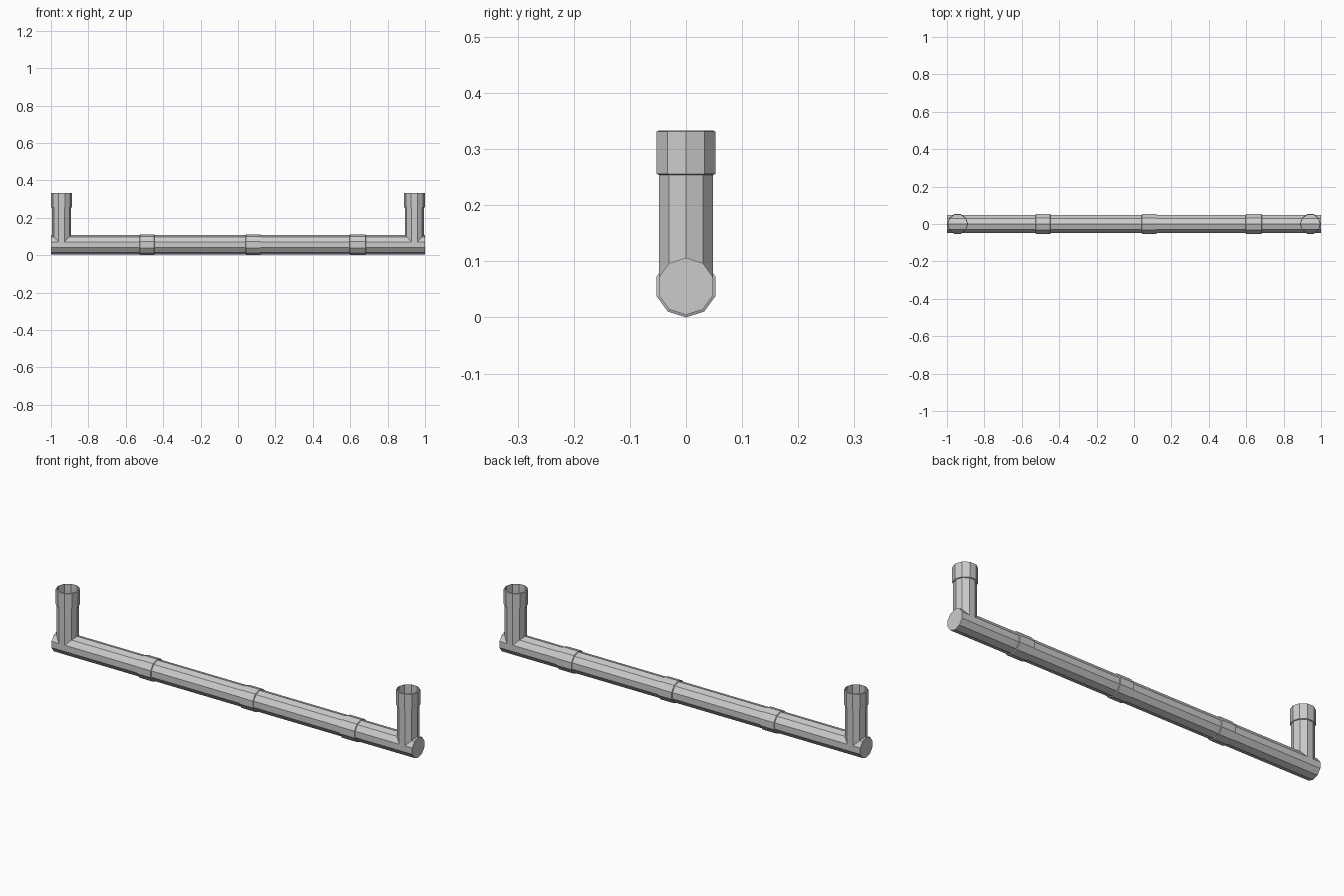
import bpy, bmesh
from math import pi, cos, sin
from mathutils import Matrix

if "Cube" in bpy.data.objects:
    bpy.data.objects.remove(bpy.data.objects["Cube"])

SIDES = 10
R_PIPE, R_COLLAR = 0.051, 0.0555
AXIS_Z = 0.0555          # height of the main pipe's axis
TOP_Z = 0.333
STEP = 0.002             # small chamfer on collar rims
RISER_X = 0.943


def lathe(name, profile, matrix, capped=False):
    """Ten-sided shell swept along local z through (radius, height) rings."""
    bm = bmesh.new()
    rings = [[bm.verts.new((r * cos(2 * pi * i / SIDES), r * sin(2 * pi * i / SIDES), h))
              for i in range(SIDES)] for r, h in profile]
    for a, b in zip(rings, rings[1:]):
        for i in range(SIDES):
            j = (i + 1) % SIDES
            bm.faces.new((a[i], a[j], b[j], b[i]))
    if capped:
        bm.faces.new(rings[0][::-1])
        bm.faces.new(rings[-1])
    bm.transform(matrix)
    mesh = bpy.data.meshes.new(name)
    bm.to_mesh(mesh)
    bm.free()
    obj = bpy.data.objects.new(name, mesh)
    bpy.context.collection.objects.link(obj)
    return obj


def collar_profile(length):
    return [(R_PIPE, 0), (R_COLLAR, STEP), (R_COLLAR, length - STEP), (R_PIPE, length)]


def along_x(x):
    return Matrix.Translation((x, 0, AXIS_Z)) @ Matrix.Rotation(pi / 2, 4, 'Y')


# Long horizontal pipe, closed at both ends
lathe("main_pipe", [(R_PIPE, 0), (R_PIPE, 2)], along_x(-1), capped=True)

# Joint collars along the main pipe
for n, (x0, x1) in enumerate([(-0.526, -0.446), (0.041, 0.121), (0.597, 0.684)], 1):
    lathe(f"joint_collar_{n}", collar_profile(x1 - x0), along_x(x0))

# Upright open pipes with a socket collar at each end
for side, x in (("left", -RISER_X), ("right", RISER_X)):
    lathe(f"{side}_riser", [(R_PIPE, AXIS_Z), (R_PIPE, TOP_Z)],
          Matrix.Translation((x, 0, 0)))
    lathe(f"{side}_socket_collar", collar_profile(TOP_Z - 0.254),
          Matrix.Translation((x, 0, 0.254)))
